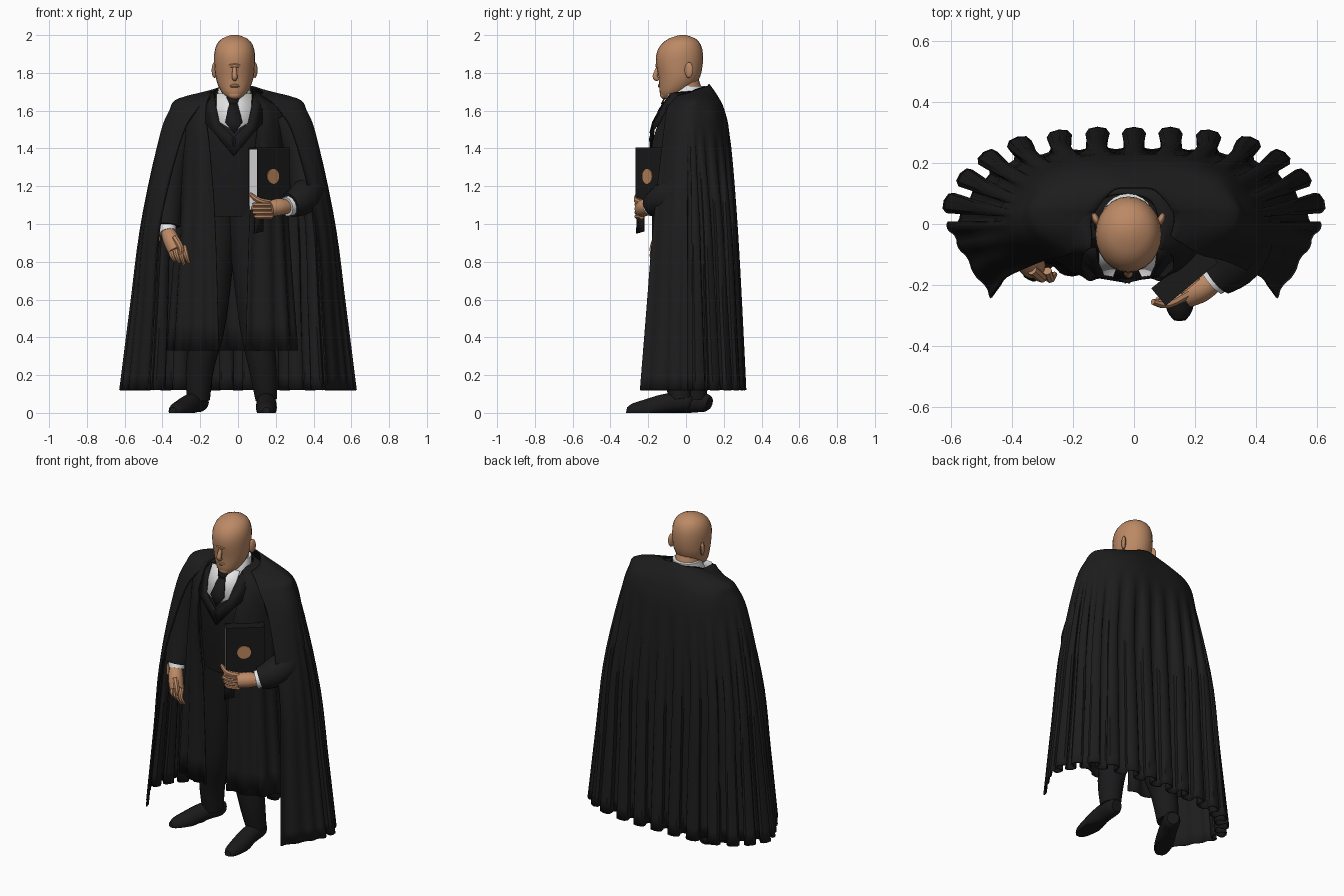
import bpy, bmesh, math
from mathutils import Vector, Quaternion, Matrix

if "Cube" in bpy.data.objects:
    bpy.data.objects.remove(bpy.data.objects["Cube"])

def material(name, rgb):
    m = bpy.data.materials.new(name)
    m.diffuse_color = (*rgb, 1)
    m.use_nodes = True
    m.node_tree.nodes["Principled BSDF"].inputs["Base Color"].default_value = m.diffuse_color
    return m

CLOTH = material("black cloth", (0.012, 0.012, 0.0125))
SUIT = material("dark suit", (0.010, 0.010, 0.011))
SKIN = material("skin", (0.50, 0.25, 0.13))
WHITE = material("white", (0.80, 0.80, 0.80))
GOLD = material("gold", (0.50, 0.24, 0.11))

def finish(name, bm, mat, thick=0):
    bmesh.ops.recalc_face_normals(bm, faces=bm.faces)
    me = bpy.data.meshes.new(name)
    bm.to_mesh(me)
    bm.free()
    ob = bpy.data.objects.new(name, me)
    bpy.context.collection.objects.link(ob)
    me.materials.append(mat)
    if thick:
        s = ob.modifiers.new("thickness", 'SOLIDIFY')
        s.thickness, s.offset = thick, 0
    return ob

def resample(pts, n):
    """Catmull-Rom through pts, n samples."""
    out, last = [], len(pts) - 1
    for k in range(n):
        s = k / (n - 1) * last
        i = min(int(s), last - 1)
        t = s - i
        a, b, c, d = (pts[max(0, min(last, i + j))] for j in (-1, 0, 1, 2))
        out.append(0.5 * (2 * b + (c - a) * t + (2 * a - 5 * b + 4 * c - d) * t * t
                          + (3 * b - a - 3 * c + d) * t ** 3))
    return out

def skin_grid(bm, rows, closed):
    vs = [[bm.verts.new(p) for p in r] for r in rows]
    n = len(vs[0])
    for a, b in zip(vs, vs[1:]):
        for i in range(n if closed else n - 1):
            j = (i + 1) % n
            bm.faces.new((a[i], a[j], b[j], b[i]))
    if closed:
        bm.faces.new(vs[0])
        bm.faces.new(vs[-1])

def tube(name, pts, mat, n=12, per=4, floor=None):
    """Round limb through (x, y, z, radius) points."""
    pts = resample([Vector(p) for p in pts], (len(pts) - 1) * per + 1)
    q, prev, rows = Quaternion(), Vector((0, 0, 1)), []
    for i, p in enumerate(pts):
        t = (pts[min(i + 1, len(pts) - 1)] - pts[max(i - 1, 0)]).to_3d().normalized()
        q = prev.rotation_difference(t) @ q
        prev = t
        ring = []
        for k in range(n):
            a = 2 * math.pi * k / n
            v = p.to_3d() + q @ Vector((math.cos(a), math.sin(a), 0)) * p.w
            if floor is not None:
                v.z = max(v.z, floor)
            ring.append(v)
        rows.append(ring)
    bm = bmesh.new()
    skin_grid(bm, rows, True)
    return finish(name, bm, mat)

def loft(name, rings, mat, cx, n=20):
    """Stacked ovals from (z, y front, y back, half width)."""
    rings = resample([Vector(r) for r in rings], len(rings) * 2 - 1)
    rows = [[Vector((cx + w * math.cos(2 * math.pi * k / n),
                     (f + b) / 2 + (b - f) / 2 * math.sin(2 * math.pi * k / n), z))
             for k in range(n)] for z, f, b, w in rings]
    bm = bmesh.new()
    skin_grid(bm, rows, True)
    return finish(name, bm, mat)

def drape(name, rows, cols, levels, pleats, amp, shift, calm, mat):
    """Hanging cloth from half outlines (back centre to front edge), mirrored.
    Pleats fade out over the share 'calm' of the width at each front edge."""
    lines = []
    for zb, zf, pts in rows:
        h = [Vector((x, y, zb + (zf - zb) * i / (len(pts) - 1))) for i, (x, y) in enumerate(pts)]
        lines.append(resample([Vector((-p.x, p.y, p.z)) for p in h[:0:-1]] + h, cols))
    grid = list(zip(*[resample(list(c), levels) for c in zip(*lines)]))
    out = []
    for r in grid:
        line = []
        for i, p in enumerate(r):
            t = r[min(i + 1, cols - 1)] - r[max(i - 1, 0)]
            t.z = 0
            t.normalize()
            nrm = Vector((-t.y, t.x, 0))
            edge = min(i, cols - 1 - i) / (cols - 1)
            k = amp * max(0, min(1, (1.48 - p.z) / 1.36)) ** 0.75
            k *= max(0.12, min(1, (edge - calm) / 0.05 + 0.3))
            a = 2 * math.pi * pleats * i / (cols - 1)
            line.append(p + nrm * k * math.cos(a) + t * k * 0.5 * math.sin(2 * a)
                        + Vector((shift, 0, 0)))
        out.append(line)
    bm = bmesh.new()
    skin_grid(bm, out, False)
    return finish(name, bm, mat, 0.008)

def plate(name, pts, mat):
    bm = bmesh.new()
    bm.faces.new([bm.verts.new(p) for p in pts])
    return finish(name, bm, mat, 0.008)

def box(name, loc, size, mat, angle=0):
    bm = bmesh.new()
    bmesh.ops.create_cube(bm, size=1, matrix=Matrix.Translation(loc)
                          @ Matrix.Rotation(angle, 4, 'Z') @ Matrix.Diagonal((*size, 1)))
    return finish(name, bm, mat)

def ball(name, loc, size, mat, angle=0):
    bm = bmesh.new()
    bmesh.ops.create_uvsphere(bm, u_segments=14, v_segments=9, radius=1,
                              matrix=Matrix.Translation(loc) @ Matrix.Rotation(angle, 4, 'Z')
                              @ Matrix.Diagonal((*size, 1)))
    return finish(name, bm, mat)

# Pleated cape with plain front panels
drape("cape", [
    (1.74, 1.68, [(0, .12), (.06, .115), (.10, .08), (.12, .05), (.13, .03), (.13, 0), (.12, -.04)]),
    (1.675, 1.65, [(0, .165), (.12, .16), (.23, .12), (.30, .07), (.315, .03), (.28, -.02), (.17, -.07)]),
    (1.60, 1.60, [(0, .20), (.16, .195), (.285, .15), (.34, .08), (.36, .02), (.33, -.04), (.22, -.10)]),
    (1.45, 1.45, [(0, .228), (.17, .222), (.31, .17), (.39, .08), (.415, .01), (.39, -.06), (.30, -.12)]),
    (1.0, 1.0, [(0, .25), (.20, .248), (.37, .205), (.47, .11), (.50, .01), (.48, -.08), (.41, -.17)]),
    (.56, .56, [(0, .265), (.20, .262), (.39, .22), (.505, .125), (.55, .01), (.515, -.09), (.44, -.205)]),
    (.12, .12, [(0, .278), (.20, .274), (.41, .235), (.54, .14), (.60, .01), (.555, -.10), (.465, -.24)]),
], 241, 26, 20, 0.037, 0, .15, CLOTH)

# Long open robe under the cape
drape("robe", [
    (1.71, 1.69, [(0, .10), (.08, .08), (.11, .02), (.11, -.05), (.115, -.08)]),
    (1.62, 1.60, [(0, .16), (.20, .13), (.27, .03), (.20, -.08), (.14, -.11)]),
    (1.40, 1.40, [(0, .18), (.20, .15), (.28, .03), (.22, -.11), (.12, -.18)]),
    (1.00, 1.00, [(0, .18), (.20, .15), (.29, .02), (.24, -.12), (.09, -.175)]),
    (.33, .33, [(0, .19), (.22, .16), (.335, .02), (.27, -.13), (.07, -.17)]),
], 121, 16, 14, 0.012, -0.03, 0, CLOTH)

# Suit body, hips and legs
loft("suit_jacket", [(1.04, -.14, .12, .18), (1.15, -.15, .13, .19), (1.4, -.165, .14, .20),
                     (1.5, -.145, .14, .21), (1.6, -.10, .13, .19), (1.67, -.06, .10, .11)], SUIT, -.03)
tube("left_trouser", [(-.10, 0, 1.1, .11), (-.15, 0, .5, .09), (-.20, .03, .25, .076),
                      (-.21, .05, .07, .062)], SUIT, 14)
tube("right_trouser", [(.04, -.02, 1.1, .11), (.09, -.05, .5, .088), (.13, -.05, .25, .076),
                       (.15, -.03, .07, .058)], SUIT, 14)

# Shoes
for name, h, t in (("left_shoe", (-.195, .11), (-.345, -.18)), ("right_shoe", (.15, .01), (.15, -.315))):
    h, t = Vector(h), Vector(t)
    prof = [(-.05, .05, .035), (.05, .055, .05), (.35, .05, .053), (.65, .02, .055), (.9, .008, .042), (1, .01, .02)]
    tube(name, [(*(h + (t - h) * s), z, r) for s, z, r in prof], SUIT, 14, 3, 0)

# Shirt, collar, tie and lapels
plate("shirt_front", [(-.115, -.088, 1.69), (.075, -.088, 1.69), (.07, -.13, 1.61), (.06, -.165, 1.54),
                      (-.02, -.178, 1.49), (-.10, -.165, 1.54), (-.115, -.13, 1.61)], WHITE)
loft("shirt_collar", [(1.63, -.085, .085, .10), (1.68, -.085, .095, .092), (1.73, -.05, .10, .082)], WHITE, -.02)
plate("tie_blade", [(-.045, -.118, 1.645), (-.005, -.118, 1.645), (.024, -.175, 1.54),
                    (-.02, -.19, 1.48), (-.068, -.175, 1.54)], SUIT)
plate("tie_knot", [(-.062, -.108, 1.675), (.012, -.108, 1.675), (-.006, -.13, 1.635), (-.044, -.13, 1.635)], SUIT)
for side, s in (("left", -1), ("right", 1)):
    plate(side + "_lapel", [(-.022 + s * x, y, z) for x, y, z in (
        (.105, -.08, 1.69), (.15, -.09, 1.63), (.15, -.145, 1.53), (.12, -.17, 1.5),
        (0, -.185, 1.36), (-.01, -.192, 1.45), (.075, -.172, 1.535), (.092, -.14, 1.61))], SUIT)

# Head and neck
X = -.018
tube("neck", [(-.015, .03, 1.62, .078), (X, .01, 1.70, .075), (X, -.02, 1.79, .075)], SKIN)
loft("head", [(1.665, -.125, -.07, .03), (1.69, -.138, -.01, .062), (1.73, -.142, .045, .086),
              (1.78, -.146, .075, .101), (1.84, -.157, .088, .107), (1.90, -.157, .09, .108),
              (1.95, -.132, .078, .095), (1.982, -.09, .05, .066), (2.0, -.035, 0, .02)], SKIN, X, 24)
tube("nose", [(X, -.145, 1.835, .010), (X, -.158, 1.80, .013), (X, -.162, 1.775, .015),
              (X, -.145, 1.765, .010)], SKIN, 10, 3)
tube("brow", [(X - .07, -.112, 1.835, .010), (X, -.148, 1.84, .015), (X + .07, -.112, 1.835, .010)], SKIN, 8)
tube("lips", [(X - .035, -.126, 1.728, .006), (X, -.138, 1.732, .011), (X + .035, -.126, 1.728, .006)], SKIN, 8)
ball("chin", (X, -.114, 1.685), (.036, .024, .024), SKIN)
for side, s in (("left", -1), ("right", 1)):
    ball(side + "_ear", (X + s * .107, .015, 1.815), (.012, .024, .042), SKIN, -s * .4)

# Sleeves and cuffs
tube("left_sleeve", [(-.25, .02, 1.57, .085), (-.33, .02, 1.40, .095), (-.37, 0, 1.2, .092),
                     (-.38, -.055, .985, .075)], CLOTH, 16)
tube("right_sleeve", [(.23, .02, 1.57, .085), (.33, .02, 1.38, .095), (.37, -.03, 1.19, .092),
                      (.335, -.12, 1.13, .085), (.275, -.175, 1.10, .066)], CLOTH, 16)
tube("left_cuff", [(-.38, -.06, 1.0, .052), (-.37, -.085, .955, .045)], WHITE)
tube("right_cuff", [(.285, -.165, 1.10, .056), (.256, -.19, 1.092, .052)], WHITE)
box("wristwatch", (-.425, -.085, .94), (.015, .035, .06), GOLD, .3)

# Hands
tube("left_palm", [(-.378, -.075, .97, .034), (-.355, -.115, .92, .044), (-.33, -.14, .86, .042)], SKIN)
for i in range(4):
    x, y = -.37 + i * .025, -.13 - i * .008
    tube("left_finger_%d" % i, [(x + .01, y, .88, .015), (x + .02, y - .025, .835, .015),
                                (x + .035, y - .01, .785 + abs(i - 2) * .01, .009)], SKIN, 8, 3)
tube("left_thumb", [(-.335, -.15, .93, .018), (-.305, -.175, .88, .017), (-.30, -.18, .84, .010)], SKIN, 8, 3)
tube("right_palm", [(.27, -.18, 1.092, .036), (.22, -.21, 1.09, .046), (.17, -.232, 1.08, .044)], SKIN)
for i in range(4):
    z = 1.04 + i * .021
    tube("right_finger_%d" % i, [(.18, -.235, z, .015), (.12, -.258, z, .015),
                                 (.07 + abs(i - 2) * .01, -.25, z, .010)], SKIN, 8, 3)
tube("right_thumb", [(.18, -.225, 1.11, .018), (.11, -.262, 1.125, .016), (.062, -.255, 1.16, .010)], SKIN, 8, 3)

# Book held at an angle, with page block, covers, round badge and ribbon
A = math.radians(39.5)
def on_book(u, v, z):
    return Vector((.165 + u * math.cos(A) - v * math.sin(A), -.17 + u * math.sin(A) + v * math.cos(A), z))
box("book_pages", on_book(-.004, 0, 1.235), (.212, .064, .32), WHITE, A)
box("book_front_cover", on_book(0, -.033, 1.25), (.22, .008, .31), SUIT, A)
box("book_back_cover", on_book(0, .033, 1.25), (.22, .008, .31), SUIT, A)
box("book_spine", on_book(.108, 0, 1.25), (.010, .070, .31), SUIT, A)
box("book_top_edge", on_book(0, 0, 1.399), (.218, .066, .008), SUIT, A)
bm = bmesh.new()
bmesh.ops.create_cone(bm, cap_ends=True, segments=20, radius1=.04, radius2=.04, depth=.006,
                      matrix=Matrix.Translation(on_book(-.006, -.039, 1.252))
                      @ Matrix.Rotation(A, 4, 'Z') @ Matrix.Rotation(math.pi / 2, 4, 'X'))
finish("book_badge", bm, GOLD)
plate("book_ribbon", [on_book(-.11, -.02, 1.09), on_book(-.06, -.02, 1.09),
                      on_book(-.06, -.02, .96), on_book(-.12, -.02, .95)], SUIT)

# Smooth shading with crisp edges
for ob in bpy.context.scene.objects:
    ob.select_set(True)
    bpy.context.view_layer.objects.active = ob
bpy.ops.object.shade_smooth_by_angle(angle=math.radians(40))
